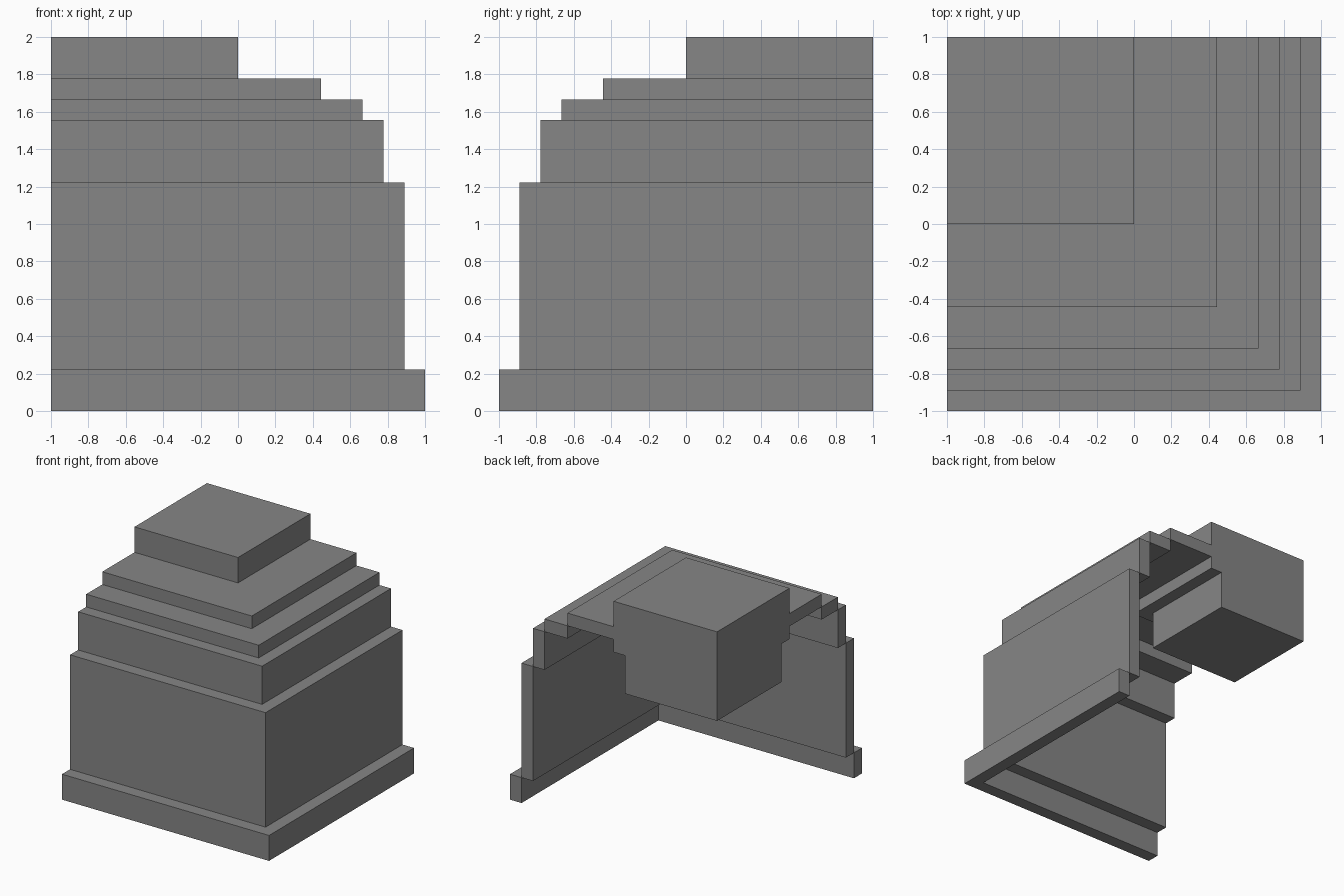
import bpy
import bmesh

cube = bpy.data.objects.get("Cube")
if cube:
    bpy.data.objects.remove(cube, do_unlink=True)

U = 1 / 9  # one block of the stepped grid

stone = bpy.data.materials.new("grey_stone")
stone.use_nodes = True
GREY = (0.24, 0.24, 0.24, 1)
stone.diffuse_color = GREY
stone.node_tree.nodes["Principled BSDF"].inputs["Base Color"].default_value = GREY


def sweep_corner(name, profile):
    """Sweep a (reach, height) profile round the front right-angle corner."""
    bm = bmesh.new()
    stations = []
    # back end, mitred corner, side end
    for sx, sy in ((1, 0), (1, -1), (0, -1)):
        stations.append([bm.verts.new((sx * r * U - 1, sy * r * U + 1, z * U))
                         for r, z in profile])
    n = len(profile)
    for a, b in zip(stations, stations[1:]):
        for i in range(n):
            j = (i + 1) % n
            if profile[i][0] or profile[j][0]:
                bm.faces.new((a[i], a[j], b[j], b[i]))
    bm.faces.new(stations[0])
    bm.faces.new(stations[-1][::-1])
    bmesh.ops.remove_doubles(bm, verts=bm.verts[:], dist=0.001)
    bmesh.ops.dissolve_limit(bm, angle_limit=0.01,
                             verts=bm.verts[:], edges=bm.edges[:])
    bmesh.ops.recalc_face_normals(bm, faces=bm.faces[:])
    mesh = bpy.data.meshes.new(name)
    bm.to_mesh(mesh)
    bm.free()
    mesh.materials.append(stone)
    obj = bpy.data.objects.new(name, mesh)
    bpy.context.collection.objects.link(obj)


# Thin L-shaped tiers: name, inner reach, outer reach, bottom, top
for name, inner, outer, low, high in (
        ("base_course", 17, 18, 0, 2),
        ("main_wall", 16, 17, 2, 11),
        ("upper_wall", 15, 16, 11, 14),
        ("roof_step", 13, 15, 14, 15)):
    sweep_corner(name, [(inner, low), (outer, low), (outer, high), (inner, high)])

# Solid crown with its roof ledge and the narrower block hanging below
sweep_corner("crown_block", [
    (0, 11), (8, 11), (8, 14), (9, 14), (9, 15), (13, 15),
    (13, 16), (9, 16), (9, 18), (0, 18)])
